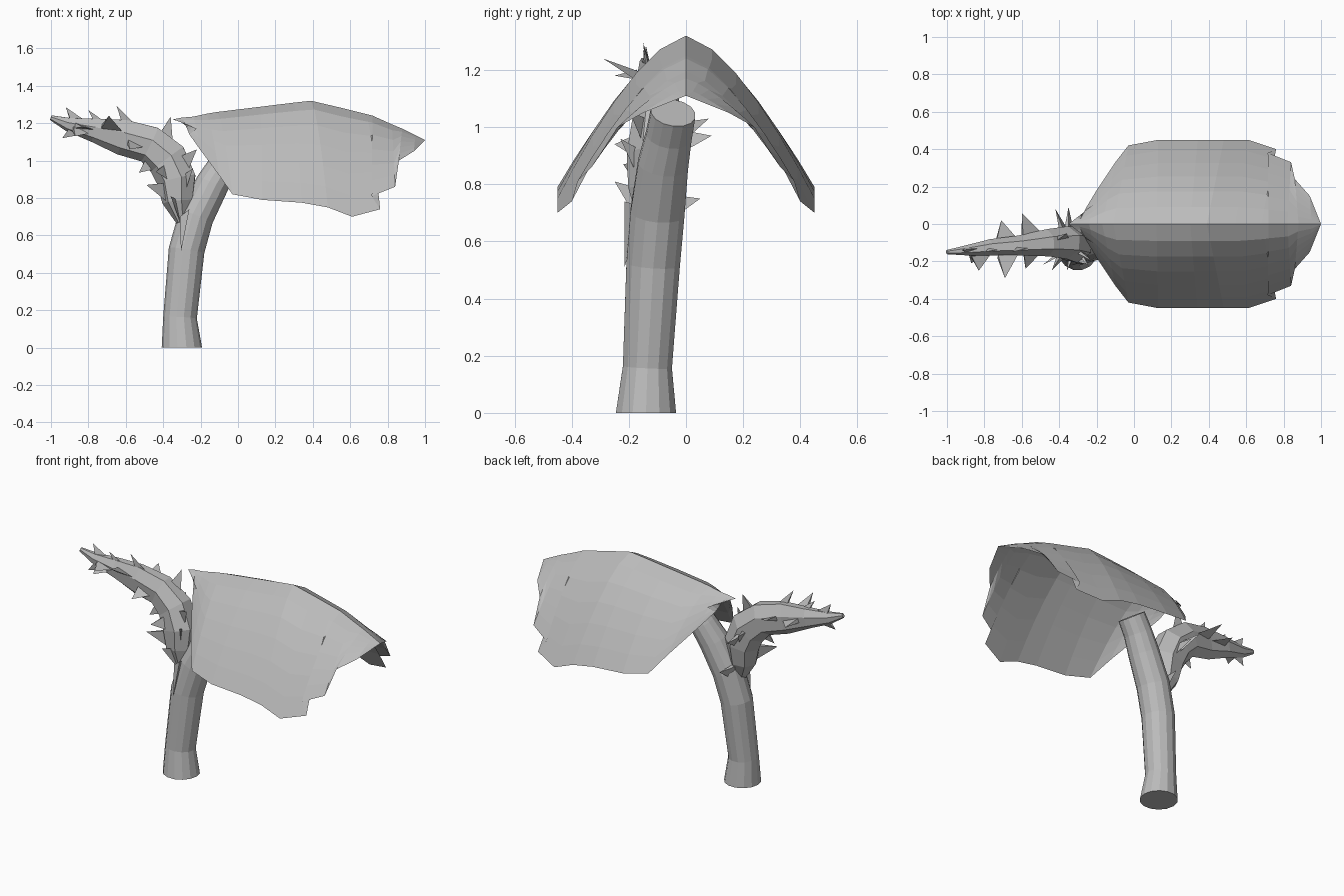
import bpy, math
from mathutils import Vector

if "Cube" in bpy.data.objects:
    bpy.data.objects.remove(bpy.data.objects["Cube"])

grey = bpy.data.materials.new("stone grey")
grey.diffuse_color = (0.5, 0.5, 0.5, 1)
grey.use_nodes = True
grey.node_tree.nodes["Principled BSDF"].inputs["Base Color"].default_value = grey.diffuse_color


def make(name, verts, faces):
    me = bpy.data.meshes.new(name)
    me.from_pydata([tuple(v) for v in verts], [], faces)
    me.materials.append(grey)
    me.validate()
    ob = bpy.data.objects.new(name, me)
    bpy.context.collection.objects.link(ob)
    return ob


def tube(name, path, sides):
    """Capped tube; path rows are x, y, z, half height, half width (along y)."""
    pts = [Vector(p[:3]) for p in path]
    verts, faces = [], []
    for i, p in enumerate(path):
        t = (pts[min(i + 1, len(pts) - 1)] - pts[max(i - 1, 0)]).normalized()
        if i == 0 and p[2] == 0:
            t = Vector((0, 0, 1))
        side = Vector((0, 1, 0))
        side = (side - t * side.dot(t)).normalized()
        up = t.cross(side)
        for k in range(sides):
            a = 2 * math.pi * k / sides
            verts.append(pts[i] + up * math.cos(a) * p[3] + side * math.sin(a) * p[4])
    for i in range(len(path) - 1):
        for k in range(sides):
            n = (k + 1) % sides
            a, b = i * sides, (i + 1) * sides
            faces.append((a + k, b + k, b + n, a + n))
    faces.append(tuple(range(sides)))
    faces.append(tuple(reversed(range(len(verts) - sides, len(verts)))))
    return make(name, verts, faces)


# Bent stalk
tube("stalk", [
    (-.30, -.14, 0, .108, .108), (-.31, -.135, .16, .09, .088),
    (-.275, -.115, .52, .096, .096), (-.225, -.10, .70, .095, .097),
    (-.14, -.08, .87, .09, .09), (-.08, -.06, .97, .082, .082),
    (-.02, -.045, 1.05, .078, .08)], 14)

# Shaggy side branch
branch = [
    (-.30, -.13, .67, .03, .04), (-.32, -.12, .78, .085, .085),
    (-.325, -.11, .90, .11, .10), (-.375, -.10, 1.01, .115, .09),
    (-.47, -.10, 1.09, .105, .075), (-.62, -.115, 1.13, .10, .055),
    (-.77, -.125, 1.165, .066, .045), (-.91, -.142, 1.195, .038, .026),
    (-1.0, -.15, 1.23, .014, .012)]
tube("branch", branch, 7)

# Thin spikes, each listed by its tip and swept towards the branch end
tips = [
    (-.92, -.14, 1.285), (-.80, -.15, 1.27), (-.65, -.15, 1.295), (-.69, -.29, 1.24),
    (-.83, -.25, 1.18), (-.87, -.21, 1.13), (-.94, -.16, 1.12), (-.58, -.24, 1.06),
    (-.53, -.13, .935), (-.49, -.22, .87), (-.60, .06, 1.17), (-.71, .02, 1.14),
    (-.42, .08, 1.03), (-.35, .09, .97), (-.36, -.05, 1.235), (-.44, -.25, .94),
    (-.36, -.25, .81), (-.27, .05, .75), (-.22, -.20, 1.06), (-.24, -.23, .96)]
spine = [Vector(b[:3]) for b in branch]
verts, faces = [], []
for t in tips:
    tip = Vector(t)
    i = min(range(1, len(spine)), key=lambda j: (spine[j] - tip).length)
    along = (spine[i] - spine[i - 1]).normalized()
    base = spine[i].lerp(spine[i - 1], .35)
    base = base.lerp(tip, .3) - along * .03
    out = (tip - base).normalized()
    thick = along.cross(out).normalized() * .014
    n = len(verts)
    verts += [base - along * .06, base + along * .05 + thick, base + along * .05 - thick, tip]
    faces += [(n, n + 2, n + 1), (n, n + 1, n + 3), (n + 1, n + 2, n + 3), (n + 2, n, n + 3)]
# Sliver running down the stalk
n = len(verts)
verts += [(-.31, -.20, .70), (-.26, -.215, .74), (-.28, -.15, .72), (-.305, -.215, .51)]
faces += [(n, n + 1, n + 2), (n, n + 3, n + 1), (n + 1, n + 3, n + 2), (n + 2, n + 3, n)]
make("spikes", verts, faces)

# Drooping leaf: each row is ridge x, z and ragged edge x, y, z
rows = [
    (-.35, 1.22, -.22, .10, 1.17), (-.30, 1.23, -.26, .08, 1.14),
    (-.24, 1.235, -.20, .18, 1.055), (-.17, 1.25, -.10, .33, .92),
    (-.11, 1.26, -.03, .42, .82), (.12, 1.288, .13, .45, .79),
    (.30, 1.31, .34, .45, .775), (.39, 1.32, .48, .45, .75),
    (.54, 1.285, .61, .45, .70), (.68, 1.25, .76, .40, .74),
    (.72, 1.24, .715, .38, .81), (.82, 1.195, .84, .33, .86),
    (.88, 1.17, .86, .24, 1.0), (.95, 1.135, .94, .15, 1.05)]
STEPS = 6
verts, faces = [], []
for rx, rz, ex, ey, ez in rows:
    power = 1 + .55 * min(1, ey / .4)
    for k in range(STEPS + 1):
        s = k / STEPS
        s = 1.25 * s - .25 * s * s if ey > .3 else s
        verts.append((rx + (ex - rx) * s, ey * s, rz + (ez - rz) * s ** power))
W = STEPS + 1
for i in range(len(rows) - 1):
    for k in range(STEPS):
        a, b = i * W + k, (i + 1) * W + k
        faces.append((a, b, b + 1, a + 1))
# Pointed end
n, last = len(verts), (len(rows) - 1) * W
verts.append((1.0, 0, 1.11))
faces += [(last + k, n, last + k + 1) for k in range(STEPS)]
leaf = make("leaf", verts, faces)
mir = leaf.modifiers.new("mirror", 'MIRROR')
mir.use_axis = (False, True, False)
mir.use_clip = True
